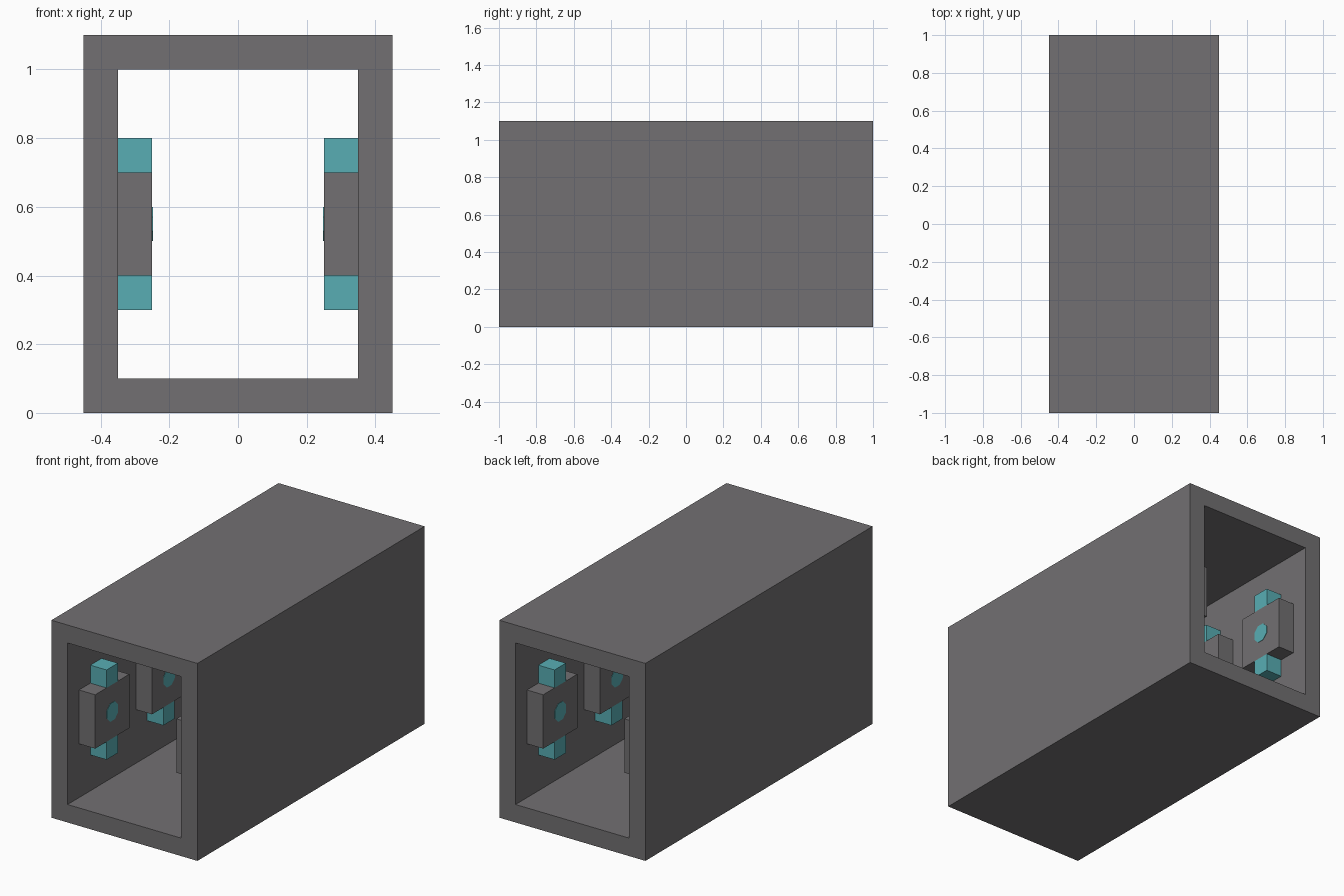
import bpy
import bmesh
import math
from mathutils import Matrix

cube = bpy.data.objects.get("Cube")
if cube:
    bpy.data.objects.remove(cube, do_unlink=True)


def make_material(name, color):
    mat = bpy.data.materials.new(name)
    mat.use_nodes = True
    mat.diffuse_color = color
    mat.node_tree.nodes["Principled BSDF"].inputs["Base Color"].default_value = color
    return mat


grey = make_material("metal grey", (0.168, 0.162, 0.168, 1))
teal = make_material("light teal", (0.098, 0.423, 0.456, 1))


def add_object(name, bm, mat):
    bmesh.ops.recalc_face_normals(bm, faces=bm.faces)
    mesh = bpy.data.meshes.new(name)
    bm.to_mesh(mesh)
    bm.free()
    mesh.materials.append(mat)
    obj = bpy.data.objects.new(name, mesh)
    bpy.context.collection.objects.link(obj)
    return obj


def box(name, center, size, mat):
    bm = bmesh.new()
    bmesh.ops.create_cube(bm, size=1, matrix=Matrix.Translation(center) @ Matrix.Diagonal((*size, 1)))
    return add_object(name, bm, mat)


def octagon_plate(name, center, apothem, depth, mat):
    # Eight-sided plate facing along x, with flat top and sides
    bm = bmesh.new()
    radius = apothem / math.cos(math.pi / 8)
    turn = Matrix.Rotation(math.pi / 2, 4, 'Y') @ Matrix.Rotation(math.pi / 8, 4, 'Z')
    bmesh.ops.create_cone(bm, cap_ends=True, segments=8, radius1=radius, radius2=radius,
                          depth=depth, matrix=Matrix.Translation(center) @ turn)
    return add_object(name, bm, mat)


# Corridor: rectangular tube open at both ends
WIDTH, LENGTH, HEIGHT, WALL = 0.9, 2.0, 1.1, 0.1


def rectangle(bm, half_width, low, high, y):
    corners = ((-half_width, low), (half_width, low), (half_width, high), (-half_width, high))
    return [bm.verts.new((x, y, z)) for x, z in corners]


bm = bmesh.new()
loops = []
for y, insets in ((-LENGTH / 2, (0, WALL)), (LENGTH / 2, (WALL, 0))):
    for inset in insets:
        loops.append(rectangle(bm, WIDTH / 2 - inset, inset, HEIGHT - inset, y))
for a, b in zip(loops, loops[1:] + loops[:1]):
    for i in range(4):
        j = (i + 1) % 4
        bm.faces.new((a[i], a[j], b[j], b[i]))
add_object("corridor_shell", bm, grey)

# Wall units: grey panel, teal blocks above and below, teal disc in the middle
MID = 0.55
for side, label in ((1, "left"), (-1, "right")):
    for n in range(4):
        y = -0.75 + n * 0.5
        tag = f"{label}_{n + 1}"
        x = side * 0.3
        box(f"wall_panel_{tag}", (x, y, MID), (0.1, 0.3, 0.3), grey)
        for part, dz in (("upper", 0.2), ("lower", -0.2)):
            box(f"{part}_block_{tag}", (x, y, MID + dz), (0.1, 0.1, 0.1), teal)
        octagon_plate(f"panel_disc_{tag}", (side * 0.25, y, MID), 0.05, 0.004, teal)
